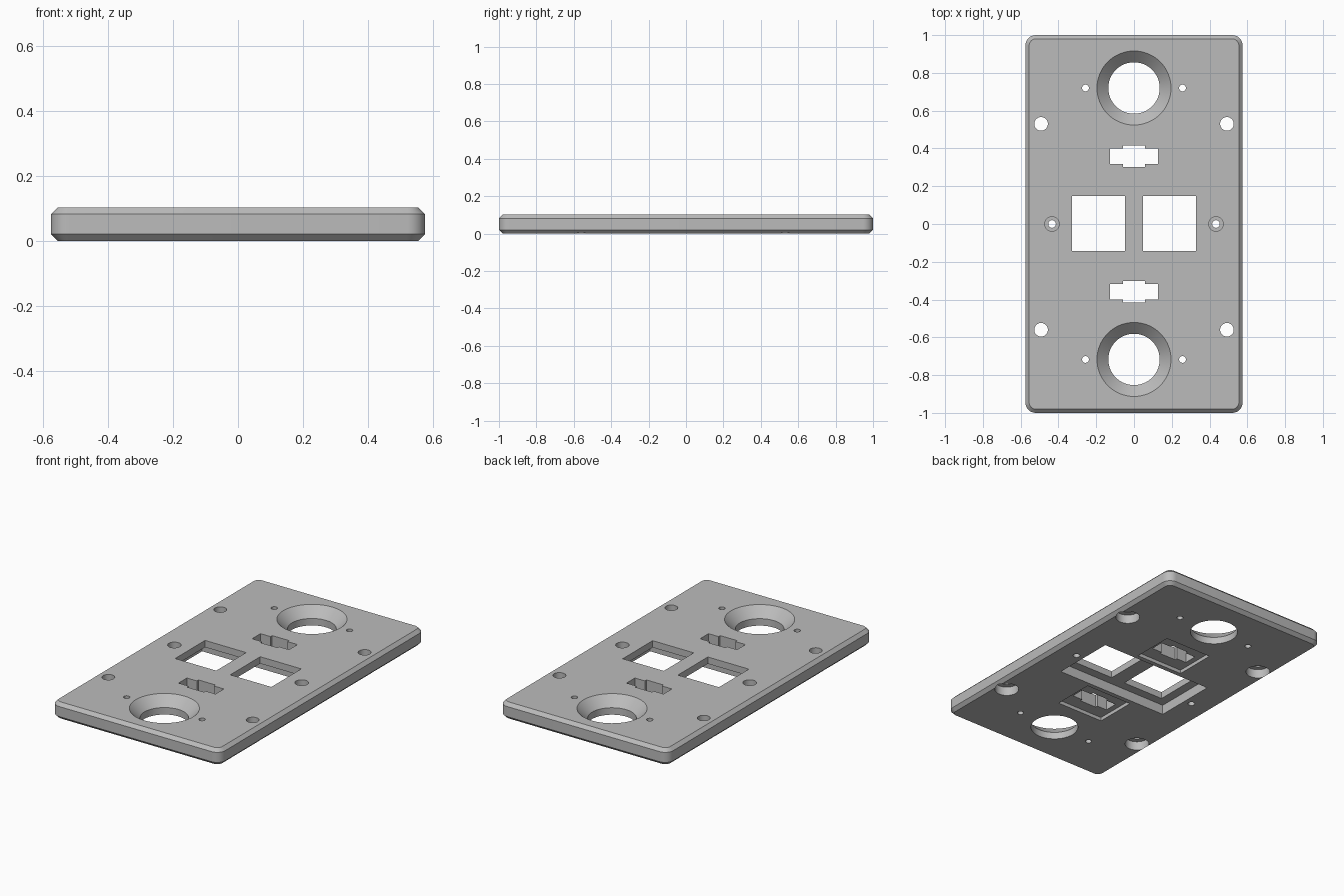
import bpy, bmesh
from math import cos, sin, pi, radians

if "Cube" in bpy.data.objects:
    bpy.data.objects.remove(bpy.data.objects["Cube"])

W, L, H = 0.575, 1.0, 0.102     # half width, half length, thickness
CH, CORNER = 0.02, 0.055        # edge chamfer and corner radius

grey = bpy.data.materials.new("plate grey")
grey.use_nodes = True
grey.diffuse_color = (0.5, 0.5, 0.5, 1)
grey.node_tree.nodes["Principled BSDF"].inputs["Base Color"].default_value = (0.5, 0.5, 0.5, 1)


def circle(r, x, y, n=64):
    return [(x + r * cos(2 * pi * i / n), y + r * sin(2 * pi * i / n)) for i in range(n)]


def rounded_rect(hx, hy, r, steps=8):
    pts = []
    for k, (sx, sy) in enumerate([(1, 1), (-1, 1), (-1, -1), (1, -1)]):
        for i in range(steps + 1):
            a = (k + i / steps) * pi / 2
            pts.append((sx * (hx - r) + r * cos(a), sy * (hy - r) + r * sin(a)))
    return pts


def loft(name, sections):
    """Closed solid through (outline, height) sections, bottom to top."""
    bm = bmesh.new()
    rings = [[bm.verts.new((x, y, z)) for x, y in pts] for pts, z in sections]
    for a, b in zip(rings, rings[1:]):
        for i in range(len(a)):
            j = (i + 1) % len(a)
            bm.faces.new((a[i], a[j], b[j], b[i]))
    bm.faces.new(rings[0][::-1])
    bm.faces.new(rings[-1])
    bmesh.ops.recalc_face_normals(bm, faces=bm.faces)
    mesh = bpy.data.meshes.new(name)
    bm.to_mesh(mesh)
    bm.free()
    mesh.materials.append(grey)
    obj = bpy.data.objects.new(name, mesh)
    bpy.context.collection.objects.link(obj)
    return obj


# Chamfered plate with rounded corners
plate = loft("cover_plate", [
    (rounded_rect(W - CH, L - CH, CORNER - CH), 0),
    (rounded_rect(W, L, CORNER), CH),
    (rounded_rect(W, L, CORNER), H - CH),
    (rounded_rect(W - CH, L - CH, CORNER - CH), H)])


def cut(cutter):
    cutter.hide_render = True
    mod = plate.modifiers.new("cut", "BOOLEAN")
    mod.operation = "DIFFERENCE"
    mod.solver = "EXACT"
    mod.object = cutter
    bpy.context.view_layer.update()
    graph = bpy.context.evaluated_depsgraph_get()
    result = bpy.data.meshes.new_from_object(plate.evaluated_get(graph))
    plate.modifiers.clear()
    plate.data = result
    bpy.data.objects.remove(cutter)


def cut_round(x, y, profile):
    cut(loft("round_cutter", [(circle(r, x, y), z) for r, z in profile]))


def cut_box(x, y, hx, hy, z0=-0.1, z1=0.2):
    pts = [(x - hx, y - hy), (x + hx, y - hy), (x + hx, y + hy), (x - hx, y + hy)]
    cut(loft("box_cutter", [(pts, z0), (pts, z1)]))


# Large flared openings with a pair of small screw holes beside each
for y in (0.72, -0.717):
    cut_round(0, y, [(0.136, -0.1), (0.136, 0.043), (0.196, H), (0.196, 0.2)])
    for x in (-0.257, 0.257):
        cut_round(x, y, [(0.018, -0.1), (0.018, 0.2)])

for side in (-1, 1):
    # Corner mounting holes, counterbored from below
    for y in (0.53, -0.56):
        cut_round(side * 0.492, y, [(0.069, -0.1), (0.069, 0.055), (0.036, 0.055), (0.036, 0.2)])
    # Middle screw holes, counterbored from above
    cut_round(side * 0.434, 0, [(0.02, -0.1), (0.02, 0.045), (0.038, 0.045), (0.038, 0.2)])
    # Square windows
    cut_box(side * 0.188, 0.002, 0.14, 0.146)
    # Connector slots with centre tabs and a shallow recess below
    cut_box(0, side * 0.358, 0.126, 0.041)
    cut_box(0, side * 0.358, 0.058, 0.057)
    cut_box(0, side * 0.358, 0.16, 0.13, -0.1, 0.022)

# Shared pocket under the windows
cut_box(0, 0, 0.385, 0.2, -0.1, 0.06)

bpy.ops.object.select_all(action="DESELECT")
plate.select_set(True)
bpy.context.view_layer.objects.active = plate
bpy.ops.object.shade_smooth_by_angle(angle=radians(30))
